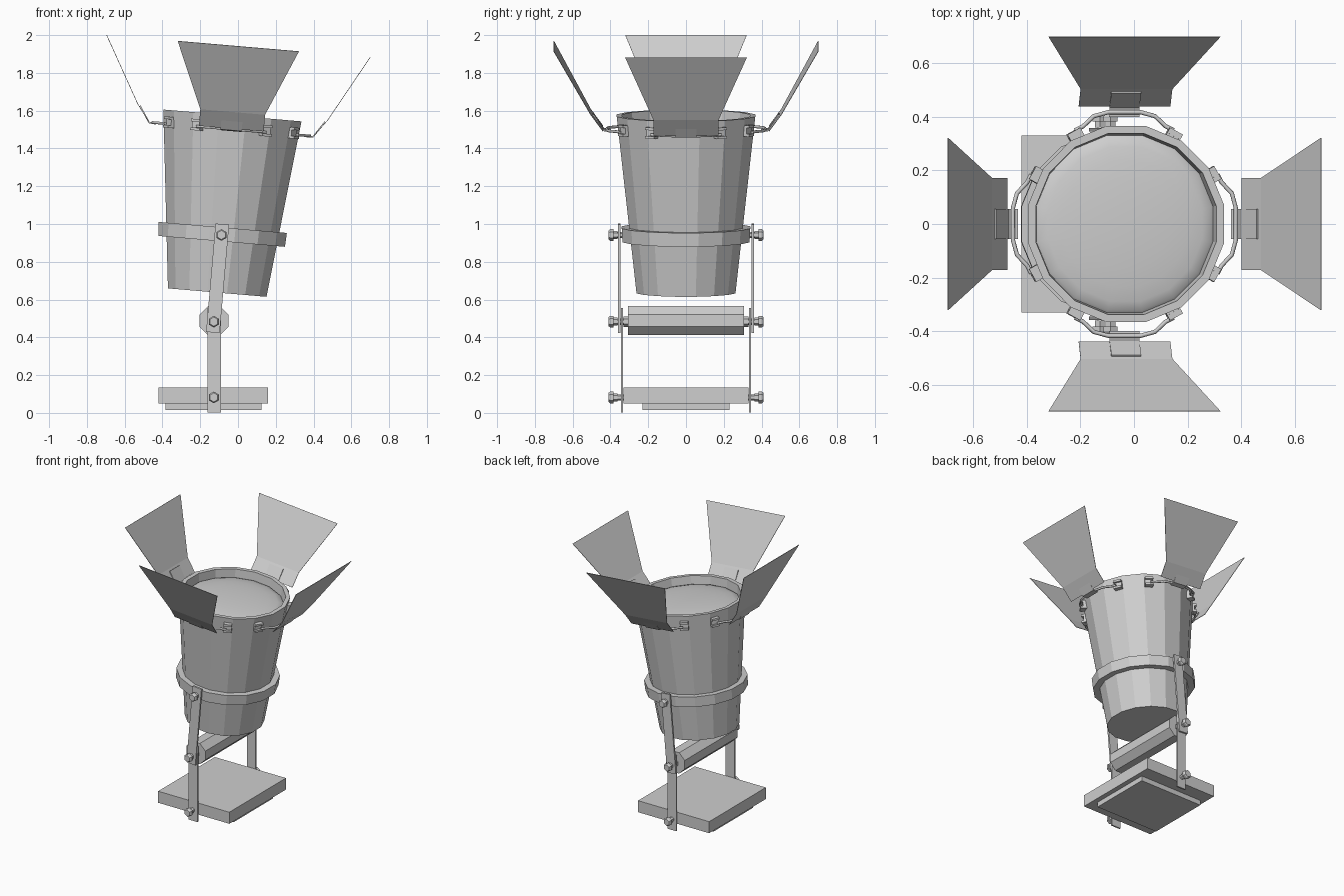
import bpy, bmesh, math
from mathutils import Matrix, Vector

cube = bpy.data.objects.get("Cube")
if cube:
    bpy.data.objects.remove(cube, do_unlink=True)

grey = bpy.data.materials.new("plain_grey")
grey.use_nodes = True
grey.diffuse_color = (0.62, 0.62, 0.62, 1)
grey.node_tree.nodes["Principled BSDF"].inputs["Base Color"].default_value = grey.diffuse_color


def finish(name, bm, matrix=Matrix(), smooth=None):
    bmesh.ops.recalc_face_normals(bm, faces=bm.faces)
    mesh = bpy.data.meshes.new(name)
    bm.to_mesh(mesh)
    bm.free()
    mesh.materials.append(grey)
    ob = bpy.data.objects.new(name, mesh)
    ob.matrix_world = matrix
    bpy.context.collection.objects.link(ob)
    if smooth:
        bpy.ops.object.select_all(action='DESELECT')
        ob.select_set(True)
        bpy.context.view_layer.objects.active = ob
        bpy.ops.object.shade_smooth_by_angle(angle=math.radians(smooth))
    return ob


def box(name, size, matrix):
    bm = bmesh.new()
    bmesh.ops.create_cube(bm, size=1, matrix=Matrix.Diagonal((*size, 1)))
    return finish(name, bm, matrix)


def lathe(name, profile, sides, matrix, closed=False, smooth=None):
    """Revolve (radius, height) points around local z."""
    bm = bmesh.new()
    rings = []
    for r, h in profile:
        if r == 0:
            rings.append([bm.verts.new((0, 0, h))] * sides)
        else:
            angles = [math.tau * (i + 0.5) / sides for i in range(sides)]
            rings.append([bm.verts.new((r * math.cos(a), r * math.sin(a), h)) for a in angles])
    pairs = list(zip(rings, rings[1:]))
    if closed:
        pairs.append((rings[-1], rings[0]))
    for low, high in pairs:
        for i in range(sides):
            j = (i + 1) % sides
            bm.faces.new(dict.fromkeys((low[i], low[j], high[j], high[i])))
    return finish(name, bm, matrix, smooth)


def plate(name, rows, thickness, matrix):
    """Bent sheet from rows of (half width, radius, height)."""
    bm = bmesh.new()
    edges = [[bm.verts.new((s * w, -r, h)) for s in (-1, 1)] for w, r, h in rows]
    for a, b in zip(edges, edges[1:]):
        bm.faces.new((a[0], a[1], b[1], b[0]))
    ob = finish(name, bm, matrix)
    mod = ob.modifiers.new("thickness", 'SOLIDIFY')
    mod.thickness = thickness
    mod.offset = 0


def wire(name, points, radius, matrix):
    data = bpy.data.curves.new(name, 'CURVE')
    data.dimensions = '3D'
    data.bevel_depth = radius
    data.bevel_resolution = 1
    data.use_fill_caps = True
    spline = data.splines.new('POLY')
    spline.points.add(len(points) - 1)
    for p, co in zip(spline.points, points):
        p.co = (*co, 1)
    data.materials.append(grey)
    ob = bpy.data.objects.new(name, data)
    ob.matrix_world = matrix
    bpy.context.collection.objects.link(ob)


def at(x, y, z):
    return Matrix.Translation((x, y, z))


# Tilted lamp housing with recessed domed lens and clamp band
tilt = at(-0.11, 0, 0.637) @ Matrix.Rotation(math.radians(4.9), 4, 'Y')
lathe("lamp_housing", [(0, 0), (0.267, 0), (0.374, 0.941), (0.345, 0.941), (0.337, 0.87)], 16, tilt)
dome = [(0.34 * math.sin(t), 0.875 + 0.04 * math.cos(t))
        for t in (math.pi / 2 * i / 6 for i in range(7))]
lathe("lens", dome, 16, tilt, smooth=40)
lathe("clamp_band", [(0.29, 0.272), (0.343, 0.272), (0.347, 0.346), (0.29, 0.346)], 16, tilt, closed=True)

# Four barn doors, each with hinge tab, bent wire and two clips
for k, side in enumerate(("front", "left", "back", "right")):
    m = tilt @ Matrix.Rotation(k * math.pi / 2, 4, 'Z')
    plate(side + "_barn_door",
          [(0.172, 0.44, 0.872), (0.172, 0.505, 0.96), (0.322, 0.7, 1.309)], 0.003, m)
    plate(side + "_hinge_tab",
          [(0.056, 0.4, 0.862), (0.056, 0.436, 0.866), (0.056, 0.492, 0.95)], 0.008, m)
    half = [(0.185, 0.35), (0.155, 0.365), (0.115, 0.403), (0.06, 0.418)]
    path = [(-x, -r, 0.868) for x, r in half] + [(x, -r, 0.868) for x, r in reversed(half)]
    wire(side + "_hinge_wire", path, 0.008, m)
    for s in (-1, 1):
        turn = m @ Matrix.Rotation(s * math.radians(29), 4, 'Z')
        box(side + "_clip_back", (0.055, 0.025, 0.058), turn @ at(0, -0.368, 0.876))
        for h in (0.853, 0.899):
            box(side + "_clip_jaw", (0.055, 0.022, 0.014), turn @ at(0, -0.386, h))

# Base slab with smaller foot
box("base_slab", (0.58, 0.66, 0.085), at(-0.13, 0, 0.0925))
box("base_foot", (0.51, 0.46, 0.037), at(-0.13, 0, 0.0325))

# Octagonal cross roller with axle
along_y = Matrix.Rotation(math.pi / 2, 4, 'X')
lathe("cross_roller", [(0, -0.307), (0.083, -0.307), (0.083, 0.307), (0, 0.307)], 8,
      at(-0.128, 0, 0.488) @ along_y)
lathe("roller_axle", [(0, -0.37), (0.018, -0.37), (0.018, 0.37), (0, 0.37)], 8,
      at(-0.128, 0, 0.483) @ along_y)

# Linkage arms and hex bolts on both sides
low, high = Vector((-0.128, 0, 0.483)), Vector((-0.088, 0, 0.942))
lean = math.atan2(high.x - low.x, high.z - low.z)
middle = (low + high) / 2
for s, side in ((-1, "front"), (1, "back")):
    box(side + "_lower_arm", (0.072, 0.011, 0.555), at(-0.126, s * 0.339, 0.2785))
    box(side + "_upper_arm", (0.072, 0.013, (high - low).length + 0.115),
        at(middle.x, s * 0.353, middle.z) @ Matrix.Rotation(lean, 4, 'Y'))
    for x, z in ((low.x, low.z), (high.x, high.z), (low.x, 0.082)):
        pivot = at(x, 0, z) @ Matrix.Rotation(-s * math.pi / 2, 4, 'X')
        lathe(side + "_bolt",
              [(0, 0.325), (0.016, 0.325), (0.016, 0.362), (0.021, 0.362), (0.021, 0.383),
               (0.031, 0.383), (0.031, 0.401), (0.024, 0.41), (0, 0.41)], 6, pivot)
    lathe(side + "_roller_nut", [(0, 0.305), (0.027, 0.305), (0.027, 0.332), (0, 0.332)], 6,
          at(low.x, 0, low.z) @ Matrix.Rotation(-s * math.pi / 2, 4, 'X'))
